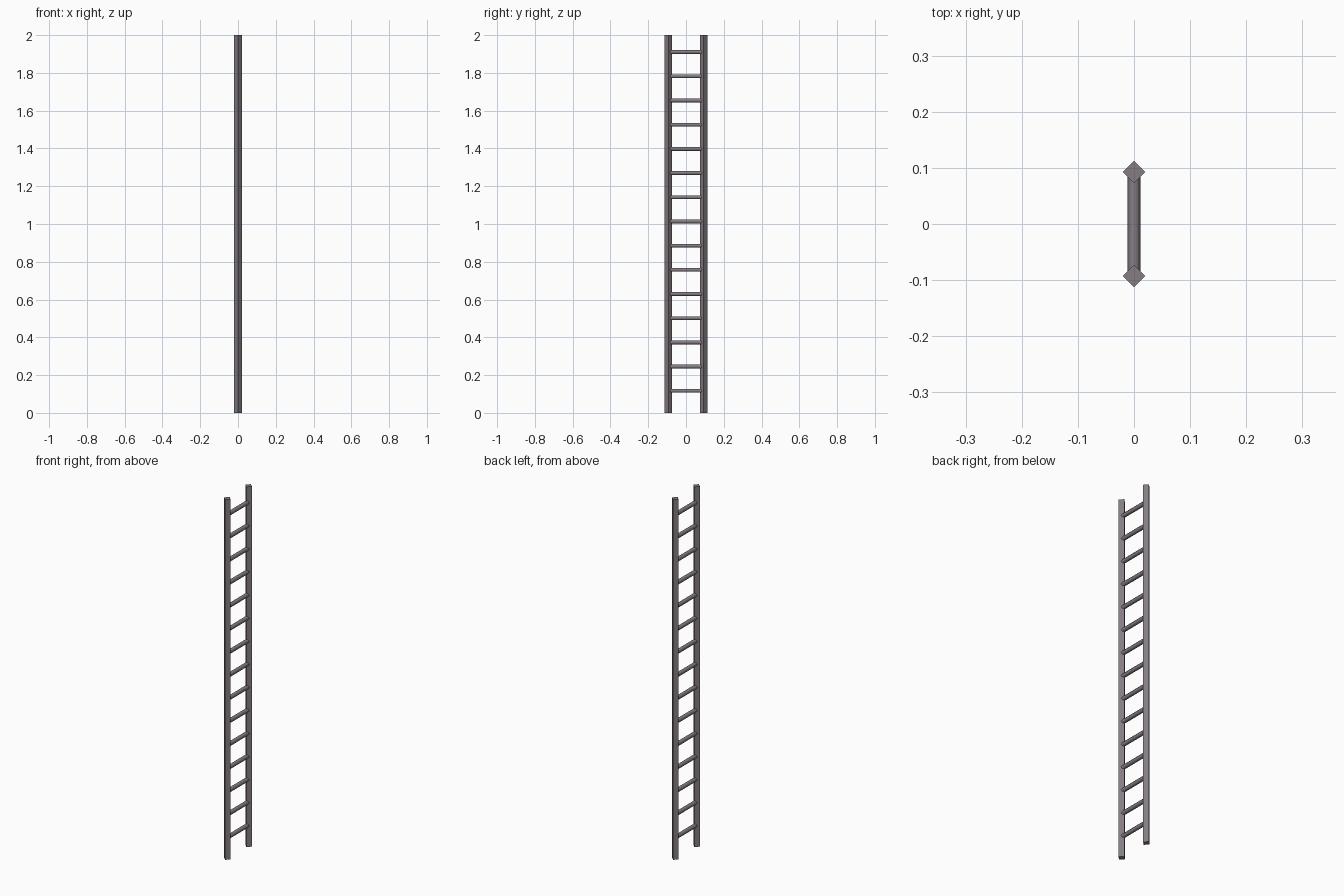
import bpy
import math

if "Cube" in bpy.data.objects:
    bpy.data.objects.remove(bpy.data.objects["Cube"])

HEIGHT = 2.0
RAIL_Y, RAIL_R = 0.093, 0.02
RUNG_R, RUNG_COUNT = 0.0115, 15
RUNG_LOW, RUNG_HIGH = 0.117, 1.91

metal = bpy.data.materials.new("grey_metal")
metal.diffuse_color = (0.235, 0.205, 0.23, 1.0)
metal.use_nodes = True
metal.node_tree.nodes["Principled BSDF"].inputs["Base Color"].default_value = metal.diffuse_color


def bar(name, sides, radius, length, location, rotation=(0, 0, 0), smooth=False):
    """Prism bar with its own axis along local z."""
    bpy.ops.mesh.primitive_cylinder_add(
        vertices=sides, radius=radius, depth=length,
        location=location, rotation=rotation)
    obj = bpy.context.object
    obj.name = name
    obj.data.materials.append(metal)
    for p in obj.data.polygons:
        p.use_smooth = smooth and len(p.vertices) == 4
    return obj


# Diamond-section side rails
for side, label in ((-1, "front"), (1, "back")):
    bar(f"{label}_rail", 4, RAIL_R, HEIGHT, (0, side * RAIL_Y, HEIGHT / 2))

# Evenly spaced six-sided rungs, flat side up, ending inside the rails
step = (RUNG_HIGH - RUNG_LOW) / (RUNG_COUNT - 1)
for i in range(RUNG_COUNT):
    rung = bar(f"rung_{i + 1}", 6, RUNG_R, 2 * RAIL_Y,
               (0, 0, RUNG_LOW + i * step),
               (math.pi / 2, math.radians(30), 0), smooth=True)
